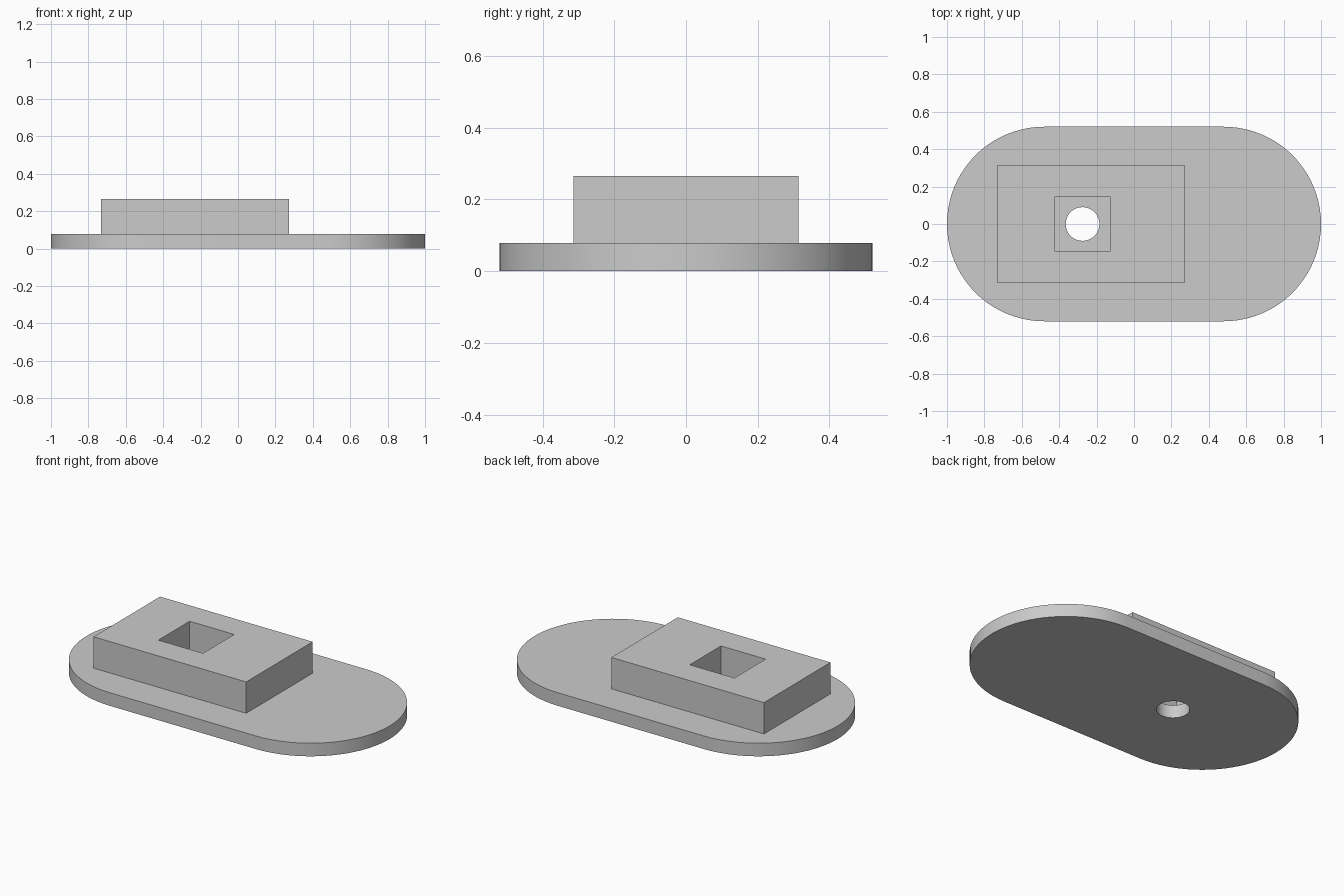
import bpy
import bmesh
from math import pi, sin, cos, radians
from mathutils import Vector

cube = bpy.data.objects.get("Cube")
if cube:
    bpy.data.objects.remove(cube, do_unlink=True)

# Single grey material
grey = bpy.data.materials.new("plain_grey")
grey.use_nodes = True
grey.diffuse_color = (0.6, 0.6, 0.6, 1)
grey.node_tree.nodes["Principled BSDF"].inputs["Base Color"].default_value = (0.6, 0.6, 0.6, 1)


def arc(cx, cy, r, start, end, steps):
    return [(cx + r * cos(start + (end - start) * i / steps),
             cy + r * sin(start + (end - start) * i / steps)) for i in range(steps + 1)]


def rectangle(cx, half_x, half_y):
    return [(cx - half_x, -half_y), (cx + half_x, -half_y),
            (cx + half_x, half_y), (cx - half_x, half_y)]


def pierced_solid(name, outline, hole, z0, z1):
    """Extrude an outline with one hole through it."""
    bm = bmesh.new()
    edges = []
    for loop in (outline, hole):
        verts = [bm.verts.new((x, y, z0)) for x, y in loop]
        edges += [bm.edges.new((v, verts[i - 1])) for i, v in enumerate(verts)]
    bmesh.ops.triangle_fill(bm, use_beauty=True, use_dissolve=False,
                            edges=edges, normal=Vector((0, 0, 1)))
    ext = bmesh.ops.extrude_face_region(bm, geom=bm.faces[:], use_keep_orig=True)
    top = [g for g in ext["geom"] if isinstance(g, bmesh.types.BMVert)]
    bmesh.ops.translate(bm, vec=(0, 0, z1 - z0), verts=top)
    bmesh.ops.recalc_face_normals(bm, faces=bm.faces[:])
    mesh = bpy.data.meshes.new(name)
    bm.to_mesh(mesh)
    bm.free()
    mesh.materials.append(grey)
    obj = bpy.data.objects.new(name, mesh)
    bpy.context.collection.objects.link(obj)
    bpy.ops.object.select_all(action="DESELECT")
    obj.select_set(True)
    bpy.context.view_layer.objects.active = obj
    bpy.ops.object.shade_smooth_by_angle(angle=radians(30))
    return obj


radius = 0.52
straight = 1 - radius
hole_x = -0.275
plate_top = 0.078

# Round-ended base plate with a round bore
stadium = (arc(straight, 0, radius, -pi / 2, pi / 2, 40)
           + arc(-straight, 0, radius, pi / 2, 3 * pi / 2, 40))
bore = arc(hole_x, 0, 0.09, 0, 2 * pi, 48)[:-1]
pierced_solid("base_plate", stadium, bore, 0, plate_top)

# Raised block with a square pocket, seated slightly into the plate
pierced_solid("raised_block", rectangle(-0.23, 0.503, 0.313),
              rectangle(hole_x, 0.147, 0.147), plate_top - 0.01, 0.265)
